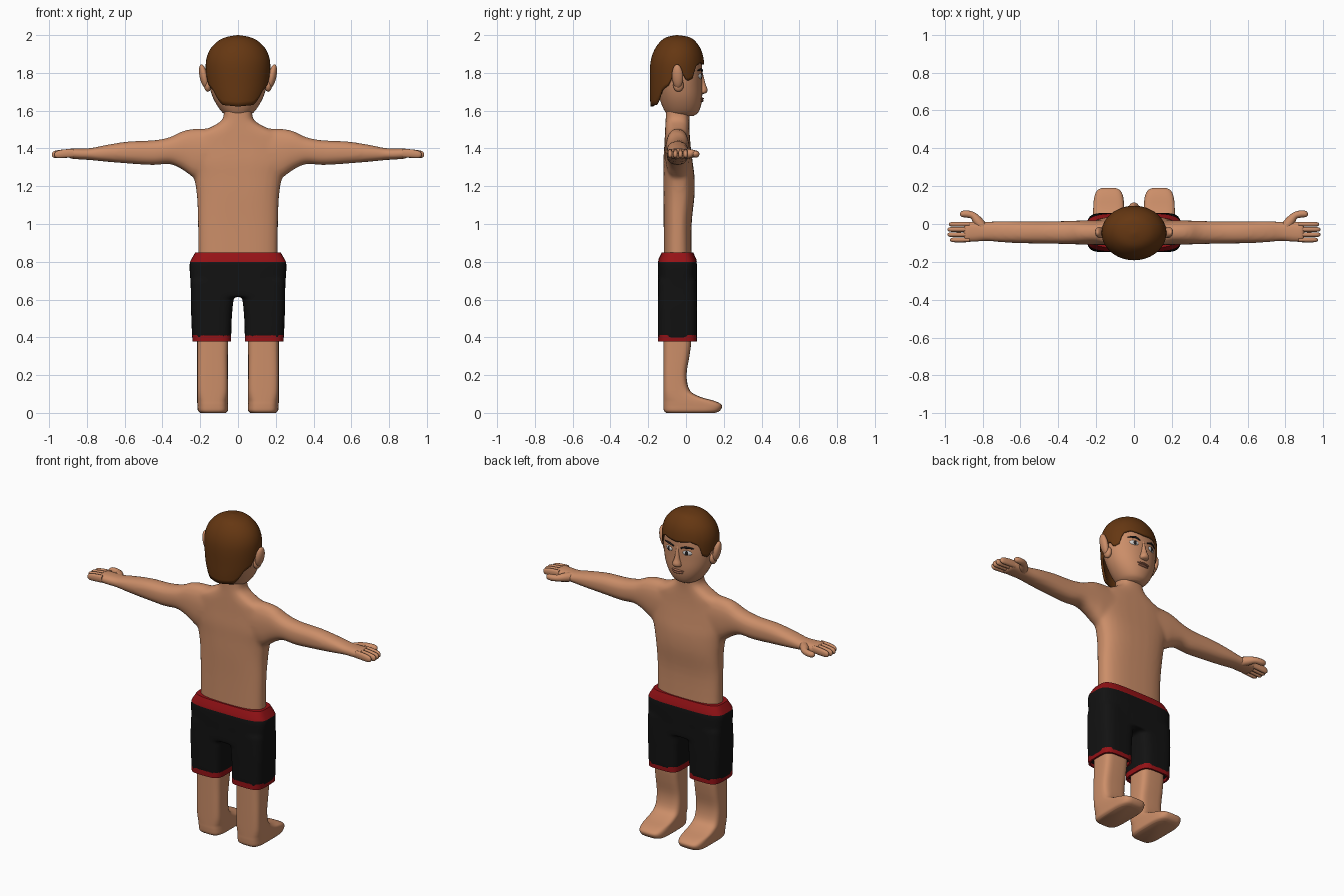
import bpy, bmesh
from math import sin, cos, pi, radians
from mathutils import Vector, Matrix


def material(name, r, g, b):
    m = bpy.data.materials.new(name)
    m.diffuse_color = (r, g, b, 1)
    return m


SKIN = material("skin", 0.60, 0.27, 0.14)
HAIR = material("hair", 0.13, 0.038, 0.006)
BLACK = material("black_cloth", 0.006, 0.006, 0.006)
RED = material("red_trim", 0.30, 0.006, 0.008)
WHITE = material("eye_white", 0.6, 0.6, 0.6)
DARK = material("dark", 0.015, 0.012, 0.012)
LIP = material("lip", 0.36, 0.14, 0.08)


def finish(name, bm, mat, angle=50):
    bmesh.ops.recalc_face_normals(bm, faces=bm.faces)
    me = bpy.data.meshes.new(name)
    bm.to_mesh(me)
    bm.free()
    me.materials.append(mat)
    me.polygons.foreach_set("use_smooth", [True] * len(me.polygons))
    me.set_sharp_from_angle(angle=radians(angle))
    ob = bpy.data.objects.new(name, me)
    bpy.context.collection.objects.link(ob)
    return ob


def spline(rows, k):
    # Catmull-Rom resampling of the section table
    out = []
    for i in range(len(rows) - 1):
        p = [rows[max(0, min(len(rows) - 1, i + j))] for j in (-1, 0, 1, 2)]
        for s in range(k):
            t = s / k
            out.append([b + 0.5 * t * (c - a + t * (2 * a - 5 * b + 4 * c - d + t * (3 * (b - c) + d - a)))
                        for a, b, c, d in zip(*p)])
    return out + [list(rows[-1])]


def spow(v, e):
    return (abs(v) ** e) * (1 if v >= 0 else -1)


def skin_rings(bm, rings, caps=(True, True)):
    vs = [[bm.verts.new(p) for p in r] for r in rings]
    n = len(vs[0])
    for a, b in zip(vs, vs[1:]):
        for i in range(n):
            bm.faces.new((a[i], a[(i + 1) % n], b[(i + 1) % n], b[i]))
    for use, r in zip(caps, (vs[0], vs[-1])):
        if use:
            bm.faces.new(r)


def loft(bm, rows, axis="z", p=2.0, n=32, k=4, sx=1, caps=(True, True)):
    # row = (position on axis, a min, a max, b min, b max)
    rings = []
    for t, a0, a1, b0, b1 in spline(rows, k):
        ring = []
        for i in range(n):
            w = 2 * pi * i / n
            a = (a0 + a1) / 2 + (a1 - a0) / 2 * spow(cos(w), 2 / p)
            b = (b0 + b1) / 2 + (b1 - b0) / 2 * spow(sin(w), 2 / p)
            ring.append((a * sx, b, t) if axis == "z" else (t * sx, a, b))
        rings.append(ring)
    skin_rings(bm, rings, caps)


def fuse(ob, voxel, iterations):
    m = ob.modifiers.new("fuse", "REMESH")
    m.mode, m.voxel_size, m.use_smooth_shade = "VOXEL", voxel, True
    s = ob.modifiers.new("relax", "SMOOTH")
    s.factor, s.iterations = 0.5, iterations


def ball(name, loc, size, mat, rot=(0, 0, 0)):
    bm = bmesh.new()
    bmesh.ops.create_uvsphere(bm, u_segments=20, v_segments=12, radius=1)
    ob = finish(name, bm, mat, 180)
    ob.location, ob.scale, ob.rotation_euler = loc, size, rot
    return ob


def tube(name, pts, mat, flat=1.0):
    # tapered round tube through (x, y, z, radius) points
    cu = bpy.data.curves.new(name, "CURVE")
    cu.dimensions, cu.bevel_depth, cu.bevel_resolution, cu.use_fill_caps = "3D", 1, 3, True
    sp = cu.splines.new("POLY")
    rows = spline(pts, 4)
    sp.points.add(len(rows) - 1)
    for q, r in zip(sp.points, rows):
        q.co, q.radius = (r[0], r[1], r[2], 1), max(r[3], 0.001)
    cu.materials.append(mat)
    ob = bpy.data.objects.new(name, cu)
    bpy.context.collection.objects.link(ob)
    return ob


# torso, neck and arms, fused into one skin
bm = bmesh.new()
loft(bm, [(.80, -.21, .21, -.118, .03), (1.0, -.212, .212, -.118, .03), (1.15, -.218, .218, -.12, .045),
          (1.25, -.235, .235, -.12, .045), (1.33, -.265, .265, -.12, .035), (1.41, -.27, .27, -.115, .025),
          (1.47, -.24, .24, -.112, .02), (1.51, -.15, .15, -.11, .018), (1.55, -.085, .085, -.108, .018),
          (1.60, -.075, .075, -.106, .02), (1.65, -.075, .075, -.105, .02)], p=2.7)
for s in (1, -1):
    loft(bm, [(.12, -.11, .02, 1.24, 1.505), (.22, -.11, .02, 1.24, 1.505), (.29, -.108, .018, 1.285, 1.493),
              (.36, -.106, .016, 1.317, 1.46), (.45, -.104, .014, 1.312, 1.443), (.58, -.102, .014, 1.32, 1.437),
              (.70, -.097, .015, 1.33, 1.418), (.78, -.09, .012, 1.338, 1.402), (.84, -.096, .014, 1.342, 1.40),
              (.90, -.098, .012, 1.346, 1.402)], "x", 2.4, sx=s)
fuse(finish("body", bm, SKIN), 0.011, 8)

for s, side in ((1, "right"), (-1, "left")):
    # fingers and thumb
    for i, tip in enumerate((.972, .985, .985, .978)):
        y = -.084 + i * .0275
        bm = bmesh.new()
        loft(bm, [(.87, y - .012, y + .012, 1.353, 1.398), (.92, y - .013, y + .013, 1.35, 1.395),
                  (tip - .018, y - .012, y + .012, 1.349, 1.388), (tip - .004, y - .008, y + .008, 1.355, 1.38),
                  (tip, y - .003, y + .003, 1.363, 1.372)], "x", 2.4, 12, 3, s)
        finish(side + "_finger_%d" % (i + 1), bm, SKIN)
    tube(side + "_thumb", [(s * .79, -.03, 1.37, .028), (s * .825, .015, 1.372, .026), (s * .85, .044, 1.372, .019),
                           (s * .885, .053, 1.37, .019), (s * .91, .052, 1.37, .015), (s * .92, .052, 1.37, .003)], SKIN)
    # leg with foot
    bm = bmesh.new()
    loft(bm, [(0, .065, .20, -.105, .155), (.012, .053, .212, -.117, .18), (.04, .052, .215, -.12, .19),
              (.062, .053, .216, -.12, .155), (.085, .053, .216, -.12, .075), (.12, .053, .216, -.12, .02),
              (.2, .054, .216, -.12, .003), (.3, .054, .216, -.12, .018), (.38, .052, .216, -.12, .028),
              (.5, .052, .216, -.12, .03)], p=4, n=40, sx=s)
    finish(side + "_leg", bm, SKIN)
    # red hem with an open underside
    bm = bmesh.new()
    loft(bm, [(.412, .037, .243, -.148, .057), (.378, .036, .241, -.148, .057), (.378, .046, .23, -.138, .047),
              (.42, .046, .23, -.138, .047)], p=4, n=40, k=1, sx=s, caps=(False, False))
    finish(side + "_hem", bm, RED)

# shorts and waistband
bm = bmesh.new()
loft(bm, [(.615, -.248, .248, -.149, .058), (.70, -.252, .252, -.149, .058), (.78, -.257, .257, -.149, .058),
          (.808, -.25, .25, -.145, .054), (.83, -.23, .23, -.132, .042)], p=4, n=48)
for s in (1, -1):
    loft(bm, [(.395, .036, .243, -.149, .058), (.5, .033, .247, -.149, .058), (.58, .026, .25, -.149, .058),
              (.70, .01, .25, -.147, .056)], p=4, n=40, sx=s)
fuse(finish("shorts", bm, BLACK), 0.011, 4)
bm = bmesh.new()
loft(bm, [(.80, -.254, .254, -.148, .057), (.815, -.246, .246, -.145, .054), (.85, -.226, .226, -.128, .038),
          (.85, -.208, .208, -.11, .022)], p=4, n=48, k=1, caps=(False, True))
finish("waistband", bm, RED)

# head
bm = bmesh.new()
loft(bm, [(1.572, -.055, .055, -.09, .04), (1.59, -.082, .082, -.108, .064), (1.63, -.112, .112, -.128, .08),
          (1.68, -.137, .137, -.145, .086), (1.74, -.153, .153, -.162, .086), (1.80, -.158, .158, -.172, .086),
          (1.87, -.15, .15, -.165, .08), (1.93, -.115, .115, -.135, .05), (1.97, -.05, .05, -.09, 0)], p=2.1, n=40)
finish("head", bm, SKIN, 180)

# hair cap: columns run from the hairline to the crown
CAP = spline([(1.60, .135, -.185, .085), (1.66, .148, -.19, .088), (1.72, .162, -.191, .092), (1.82, .171, -.191, .097),
              (1.88, .166, -.183, .092), (1.93, .144, -.163, .076), (1.97, .104, -.132, .047),
              (1.99, .06, -.1, .015), (2.0, .004, -.052, -.044)], 6)
LINE = [(0, 1.845), (30, 1.855), (47, 1.835), (55, 1.77), (68, 1.755), (76, 1.79), (98, 1.79), (108, 1.735),
        (124, 1.71), (135, 1.655), (145, 1.63), (180, 1.622)]


def lookup(rows, t):
    for a, b in zip(rows, rows[1:]):
        if t <= b[0]:
            f = (t - a[0]) / (b[0] - a[0])
            return [u + (v - u) * f for u, v in zip(a, b)]
    return rows[-1]


rings = []
for j in range(25):
    f = 1 - (1 - j / 24) ** 1.6
    ring = []
    for i in range(72):
        a = i * 5
        low = lookup(LINE, min(a, 360 - a))[1]
        z, hx, y0, y1 = lookup(CAP, low + (2.0 - low) * f)
        ring.append((hx * sin(radians(a)), (y0 + y1) / 2 + (y1 - y0) / 2 * cos(radians(a)), z))
    rings.append(ring)
bm = bmesh.new()
skin_rings(bm, rings, (False, True))
ob = finish("hair", bm, HAIR, 60)
m = ob.modifiers.new("thickness", "SOLIDIFY")
m.thickness, m.offset = 0.014, -1

# nose
bm = bmesh.new()
loft(bm, [(1.688, -.012, .012, .06, .088), (1.695, -.026, .026, .06, .108), (1.712, -.026, .026, .06, .114),
          (1.74, -.017, .017, .06, .104), (1.79, -.011, .011, .06, .091), (1.82, -.012, .012, .06, .084)], n=20)
finish("nose", bm, SKIN, 180)

# mouth
ball("upper_lip", (0, .078, 1.664), (.042, .017, .007), LIP)
ball("lower_lip", (0, .078, 1.652), (.036, .016, .008), LIP)

# ears, eyes and brows
for s, side in ((1, "right"), (-1, "left")):
    ball(side + "_ear", (s * .182, -.045, 1.782), (.021, .03, .064), SKIN, (0, s * radians(12), s * radians(-12)))
    ball(side + "_earlobe", (s * .16, -.04, 1.735), (.02, .028, .035), SKIN)
    ball(side + "_eye", (s * .062, .072, 1.783), (.029, .012, .016), WHITE, (0, 0, s * radians(-22)))
    ball(side + "_iris", (s * .061, .08, 1.783), (.011, .007, .013), DARK, (0, 0, s * radians(-22)))
    tube(side + "_brow", [(s * .025, .085, 1.808, .004), (s * .06, .081, 1.818, .006),
                          (s * .098, .061, 1.812, .003)], DARK)
